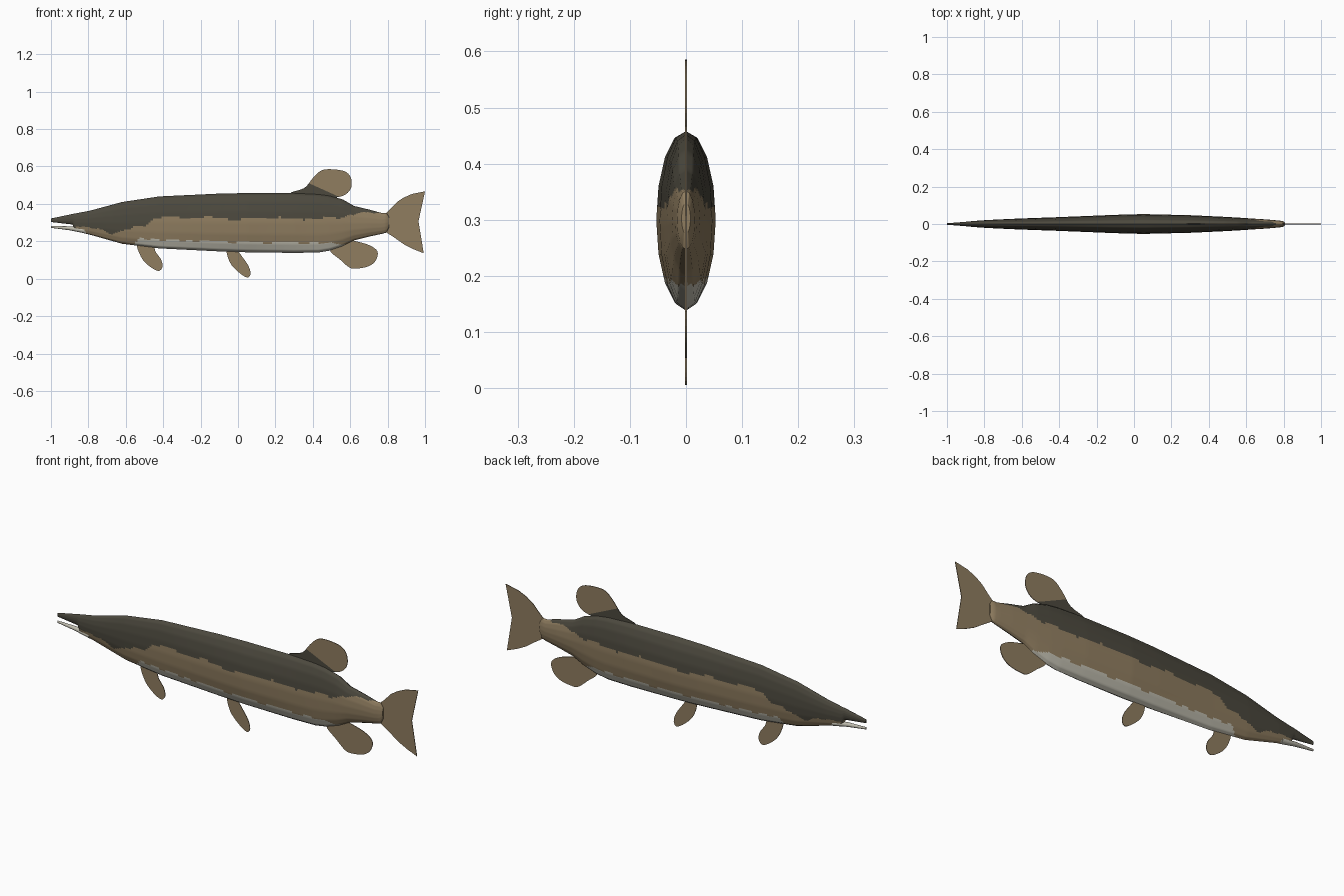
import bpy, bmesh, math
from mathutils import Vector

if "Cube" in bpy.data.objects:
    bpy.data.objects.remove(bpy.data.objects["Cube"])


def material(name, r, g, b):
    m = bpy.data.materials.new(name)
    m.diffuse_color = [(c / 255) ** 2.2 for c in (r, g, b)] + [1]
    m.use_nodes = True
    m.node_tree.nodes["Principled BSDF"].inputs["Base Color"].default_value = m.diffuse_color
    return m


BACK = material("dark olive back", 77, 74, 64)
SIDE = material("tan brown side", 142, 124, 96)
BELLY = material("pale belly", 190, 187, 173)
MATS = [BACK, SIDE, BELLY]


def interp(table, x, k=1):
    if x <= table[0][0]:
        return table[0][k]
    for a, b in zip(table, table[1:]):
        if x <= b[0]:
            return a[k] + (b[k] - a[k]) * (x - a[0]) / (b[0] - a[0])
    return table[-1][k]


def finish(name, bm, smooth):
    bmesh.ops.recalc_face_normals(bm, faces=bm.faces)
    me = bpy.data.meshes.new(name)
    bm.to_mesh(me)
    bm.free()
    ob = bpy.data.objects.new(name, me)
    bpy.context.collection.objects.link(ob)
    for m in MATS:
        me.materials.append(m)
    if smooth:
        bpy.ops.object.select_all(action='DESELECT')
        ob.select_set(True)
        bpy.context.view_layer.objects.active = ob
        bpy.ops.object.shade_smooth_by_angle(angle=math.radians(40))
    return ob


# Lower edges of the dark back and upper edges of the pale belly
BACK_EDGE = [(-1, .29), (-.88, .288), (-.75, .265), (-.68, .243), (-.5, .285), (-.45, .32),
             (-.4, .333), (-.1, .325), (0, .312), (.1, .328), (.4, .32), (.55, .33),
             (.64, .347), (.8, .36)]
BELLY_EDGE = [(-.9, .272), (-.82, .255), (-.79, .2), (-.58, .15), (-.52, .22), (-.4, .207),
              (0, .197), (.4, .19), (.56, .188), (.61, .18)]


def pattern(c):
    wave = .004 * math.sin(c.x * 31) + .003 * math.sin(c.x * 67)
    if c.z > interp(BACK_EDGE, c.x) + wave:
        return 0
    return 2 if c.z < interp(BELLY_EDGE, c.x) + wave else 1


def loft(name, stations, step, rule, sides=16, sub=5):
    """Sixteen-sided tapering body; stations are (x, bottom, top, half width)."""
    xs = {s[0] for s in stations}
    for a, b in zip(stations, stations[1:]):
        n = max(1, round((b[0] - a[0]) / step))
        xs |= {a[0] + (b[0] - a[0]) * i / n for i in range(1, n)}
    corners = [Vector((math.sin(2 * math.pi * i / sides), math.cos(2 * math.pi * i / sides)))
               for i in range(sides)]
    section = [corners[i].lerp(corners[(i + 1) % sides], j / sub)
               for i in range(sides) for j in range(sub)]
    bm = bmesh.new()
    rings = []
    for x in sorted(xs):
        lo, hi, w = (interp(stations, x, k) for k in (1, 2, 3))
        rings.append([bm.verts.new((x, p.x * w, (lo + hi) / 2 + p.y * (hi - lo) / 2))
                      for p in section])
    n = len(section)
    for a, b in zip(rings, rings[1:]):
        for i in range(n):
            bm.faces.new((a[i], a[(i + 1) % n], b[(i + 1) % n], b[i]))
    bm.faces.new(rings[0])
    bm.faces.new(rings[-1])
    for f in bm.faces:
        f.material_index = rule(f.calc_center_median())
    return finish(name, bm, True)


# Body with upper jaw
loft("body", [
    (-1, .303, .322, .004), (-.885, .29, .346, .013), (-.87, .254, .349, .015),
    (-.79, .235, .364, .021), (-.62, .187, .41, .029), (-.42, .162, .44, .036),
    (-.1, .146, .455, .049), (.05, .141, .458, .053), (.3, .138, .458, .047),
    (.43, .14, .452, .041), (.49, .15, .444, .038), (.56, .174, .424, .034),
    (.62, .205, .389, .03), (.7, .225, .37, .025), (.77, .24, .351, .019),
    (.795, .247, .352, .016), (.808, .275, .33, .008)], .012, pattern)

# Lower jaw
loft("lower_jaw", [(-1, .272, .283, .004), (-.9, .259, .28, .011),
                   (-.82, .243, .272, .015)], .02, lambda c: 2)


def rounded(pts, n=4):
    """Smooth closed curve through the points."""
    out = []
    for i in range(len(pts)):
        p0, p1, p2, p3 = (Vector(pts[(i + k) % len(pts)]) for k in (-1, 0, 1, 2))
        for j in range(n):
            t = j / n
            out.append(.5 * (2 * p1 + (p2 - p0) * t + (2 * p0 - 5 * p1 + 4 * p2 - p3) * t * t
                             + (3 * p1 - p0 - 3 * p2 + p3) * t ** 3))
    return out


def fin(name, pts, dark_below=None, thick=.003):
    bm = bmesh.new()
    face = bm.faces.new([bm.verts.new((p[0], -thick / 2, p[1])) for p in pts])
    ext = bmesh.ops.extrude_face_region(bm, geom=[face], use_keep_orig=True)
    bmesh.ops.translate(bm, vec=(0, thick, 0),
                        verts=[v for v in ext["geom"] if isinstance(v, bmesh.types.BMVert)])
    if dark_below:
        co, no = Vector(dark_below[0]), Vector(dark_below[1])
        bmesh.ops.bisect_plane(bm, geom=bm.verts[:] + bm.edges[:] + bm.faces[:],
                               plane_co=co, plane_no=no)
    for f in bm.faces:
        f.material_index = 1
        if dark_below and (f.calc_center_median() - co).dot(no) < 0:
            f.material_index = 0
    return finish(name, bm, False)


# Fins, all on the centre plane
fin("dorsal_fin", rounded([
    (.28, .455), (.355, .485), (.402, .54), (.447, .579), (.505, .585), (.57, .574), (.602, .543),
    (.606, .49), (.575, .45), (.516, .433), (.4, .42)]), ((.38, 0, .51), (.45, 0, 1)))
fin("anal_fin", rounded([
    (.49, .158), (.548, .1), (.596, .06), (.634, .054), (.7, .067), (.738, .1),
    (.745, .147), (.7, .18), (.62, .203), (.55, .22)]))
fin("pectoral_fin", rounded([
    (-.537, .185), (-.52, .12), (-.484, .075), (-.43, .042), (-.405, .06), (-.41, .1),
    (-.44, .143), (-.46, .185)]))
fin("pelvic_fin", rounded([
    (-.06, .155), (-.042, .085), (.003, .035), (.05, .006), (.067, .028), (.055, .07),
    (.024, .115), (-.01, .155)]))
fin("tail_fin", [
    (.79, .35), (.81, .368), (.85, .41), (.885, .433), (.93, .453), (1, .467), (.965, .307),
    (.993, .136), (.94, .157), (.89, .182), (.84, .217), (.79, .25)])
